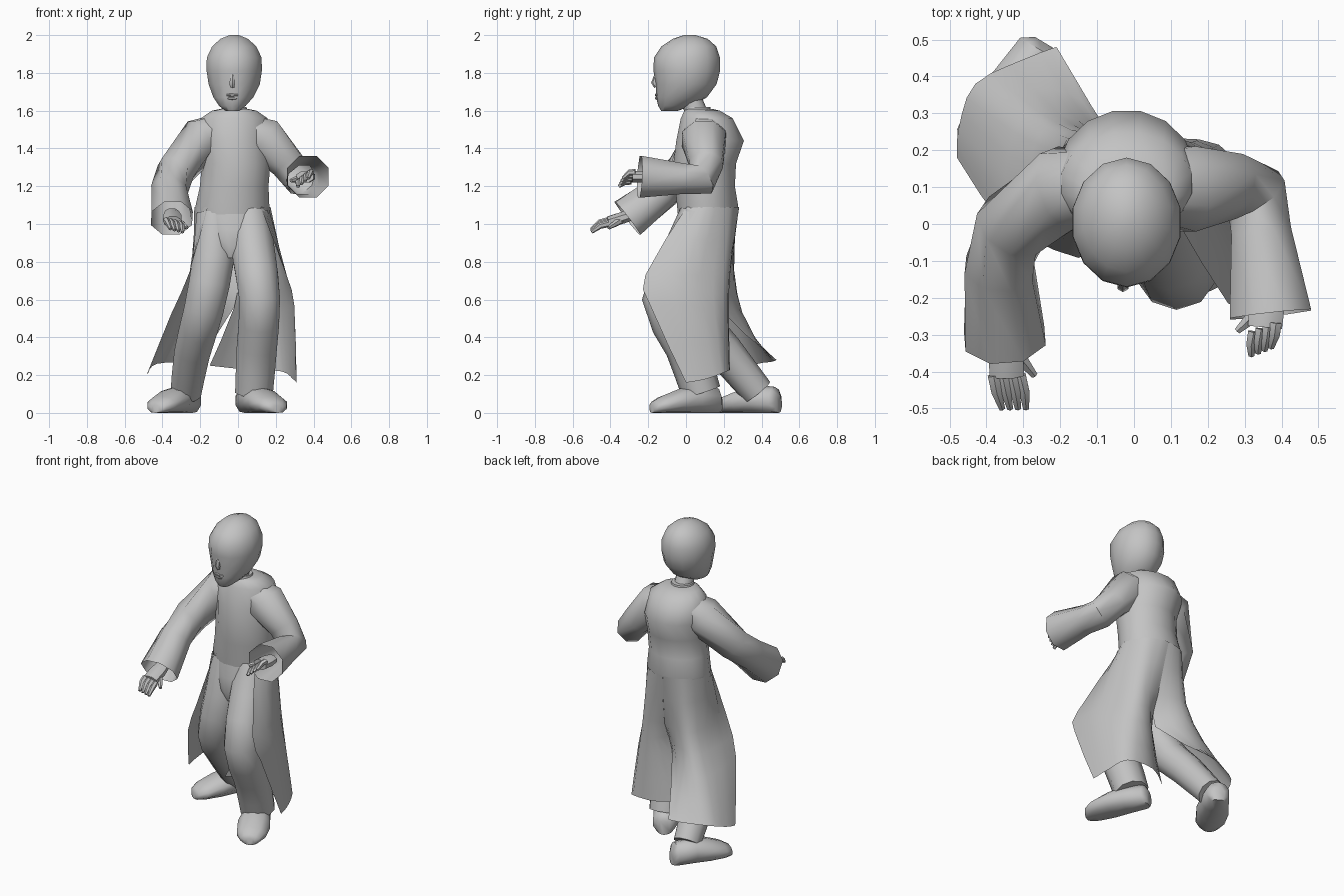
import bpy, bmesh, math
from mathutils import Vector

old = bpy.data.objects.get("Cube")
if old:
    bpy.data.objects.remove(old, do_unlink=True)

grey = bpy.data.materials.new("plain_grey")
grey.use_nodes = True
COLOR = (0.55, 0.55, 0.55, 1)
grey.diffuse_color = COLOR
grey.node_tree.nodes["Principled BSDF"].inputs["Base Color"].default_value = COLOR


def smooth_path(points, steps):
    """Catmull-Rom through points of any dimension."""
    pts = [Vector(p) for p in points]
    out = []
    for i in range(len(pts) - 1):
        a, b, c, d = (pts[min(max(i + k, 0), len(pts) - 1)] for k in (-1, 0, 1, 2))
        for s in range(steps):
            t = s / steps
            out.append(b + (c - a) * (t / 2) + (a * 2 - b * 5 + c * 4 - d) * (t * t / 2)
                       + (b * 3 - a - c * 3 + d) * (t ** 3 / 2))
    return out + [pts[-1]]


def grid_object(name, rows, closed=False, caps=(False, False), angle=55):
    """Skin rows of points into one mesh."""
    bm = bmesh.new()
    grid = [[bm.verts.new(p) for p in row] for row in rows]
    n = len(grid[0])
    for low, high in zip(grid, grid[1:]):
        for i in range(n if closed else n - 1):
            j = (i + 1) % n
            bm.faces.new((low[i], low[j], high[j], high[i]))
    for wanted, row in zip(caps, (grid[0], grid[-1])):
        if wanted:
            bm.faces.new(row)
    bmesh.ops.recalc_face_normals(bm, faces=bm.faces)
    mesh = bpy.data.meshes.new(name)
    bm.to_mesh(mesh)
    bm.free()
    mesh.materials.append(grey)
    obj = bpy.data.objects.new(name, mesh)
    bpy.context.collection.objects.link(obj)
    bpy.ops.object.select_all(action='DESELECT')
    obj.select_set(True)
    bpy.context.view_layer.objects.active = obj
    bpy.ops.object.shade_smooth_by_angle(angle=math.radians(angle))
    return obj


def ring(center, u, v, n):
    return [center + u * math.cos(a) + v * math.sin(a)
            for a in (math.tau * (i + 0.5) / n for i in range(n))]


def stack(name, rows, n=16, caps=(True, True)):
    """Horizontal ellipses: x, front y, back y, z, half width."""
    rings = []
    for x, front, back, z, half in rows:
        center = Vector((x, (front + back) / 2, z))
        rings.append(ring(center, Vector((half, 0, 0)), Vector((0, (back - front) / 2, 0)), n))
    return grid_object(name, rings, True, caps)


def tube(name, path, n=8, ref=(0, 0, 1), caps=(True, True), flat=1.0):
    """Sweep a round section; path points are x, y, z, radius."""
    pts = [Vector(p[:3]) for p in path]
    rings = []
    for i, p in enumerate(pts):
        ahead = (pts[min(i + 1, len(pts) - 1)] - p).normalized()
        behind = (p - pts[max(i - 1, 0)]).normalized()
        tangent = (ahead + behind).normalized()
        side = tangent.cross(Vector(ref)).normalized()
        up = side.cross(tangent)
        r = path[i][3]
        rings.append(ring(p, side * r, up * r * flat, n))
    return grid_object(name, rings, True, caps)


# Upper coat body with the raised back
stack("coat_body", [
    (-.02, .0, .14, 1.61, .07), (-.02, -.01, .18, 1.6, .12),
    (-.02, -.03, .25, 1.56, .18), (-.02, -.055, .31, 1.44, .19),
    (-.01, -.07, .268, 1.32, .185), (-.02, -.06, .262, 1.2, .185),
    (-.03, -.05, .28, 1.09, .2), (-.03, -.045, .26, 1.04, .19)], caps=(True, False))


# Open skirt of the coat: each column is an angle at the waist, then points down
def waist(degrees):
    a = math.radians(degrees)
    return (-.03 + .202 * math.cos(a), .115 + .167 * math.sin(a), 1.09)


flaps = {
    "coat_flap_left": [
        (-42, (.255, -.215, .73), (.298, -.19, .57), (.31, 0, .16)),
        (0, (.25, 0, .73), (.285, .02, .57), (.29, .11, .18)),
        (45, (.17, .2, .73), (.2, .2, .52), (.23, .215, .22)),
        (75, (.08, .235, .75), (.07, .22, .52), (.04, .22, .23)),
        (90, (0, .22, .75), (-.02, .14, .56), (-.15, .08, .25))],
    "coat_flap_right": [
        (230, (-.255, -.06, .75), (-.345, -.02, .54), (-.48, .18, .2)),
        (185, (-.25, .09, .75), (-.35, .13, .52), (-.475, .26, .22)),
        (135, (-.2, .24, .75), (-.3, .29, .5), (-.43, .38, .26)),
        (108, (-.1, .25, .75), (-.15, .28, .55), (-.29, .45, .27)),
        (90, (0, .22, .75), (-.02, .17, .56), (-.21, .48, .28))]}
for name, columns in flaps.items():
    lines = [smooth_path([waist(c[0]), *c[1:]], 2) for c in columns]
    grid_object(name, [smooth_path(row, 3) for row in zip(*lines)], angle=65)

# Trousers
stack("trouser_hips", [
    (-.03, -.043, .25, 1.07, .187), (-.025, -.06, .2, .97, .18),
    (-.025, -.07, .17, .88, .12), (-.03, -.05, .12, .82, .05)])
legs = {
    "trouser_leg_left": [(.06, .07, 1.05, .105), (.08, .0, .86, .12), (.115, -.12, .6, .113),
                         (.1, 0, .35, .112), (.085, .08, .11, .105)],
    "trouser_leg_right": [(-.12, .08, 1.05, .105), (-.13, .04, .82, .115), (-.18, .03, .55, .11),
                          (-.24, .2, .33, .1), (-.275, .38, .11, .085)]}
for name, path in legs.items():
    tube(name, smooth_path(path, 2), 10, ref=(0, 1, 0))


# Shoes, shaped along the foot from heel to toe
def shoe(name, heel, toe):
    heel, toe = Vector(heel), Vector(toe)
    across = (toe - heel).normalized().cross(Vector((0, 0, 1)))
    rings = []
    for t, half, height in ((0, .035, .09), (.06, .07, .13), (.35, .085, .14),
                            (.6, .1, .12), (.85, .09, .085), (.97, .06, .06), (1, .03, .04)):
        center = heel.lerp(toe, t) + Vector((0, 0, height / 2))
        rows = ring(center, across * half, Vector((0, 0, height * .56)), 10)
        for p in rows:
            p.z = max(p.z, 0.0)
        rings.append(rows)
    grid_object(name, rings, True, (True, True))


shoe("shoe_left", (.035, .18, 0), (.21, -.18, 0))
shoe("shoe_right", (-.24, .49, 0), (-.435, .165, 0))

# Wide sleeves, open at the cuff
sleeves = {
    "sleeve_left": [(.02, .1, 1.5, .09), (.14, .095, 1.45, .125), (.26, .105, 1.32, .095),
                    (.33, .085, 1.235, .09), (.345, -.02, 1.24, .088), (.37, -.245, 1.25, .12)],
    "sleeve_right": [(-.05, .12, 1.51, .09), (-.19, .095, 1.45, .122), (-.33, -.005, 1.28, .105),
                     (-.365, -.12, 1.175, .1), (-.35, -.31, 1.03, .118)]}
for name, path in sleeves.items():
    tube(name, path, 8, caps=(True, False))


# Hands: palm, four bent fingers and a thumb
def hand(side, wrist, knuckle, tip, across, thumb):
    wrist, knuckle, tip, across = map(Vector, (wrist, knuckle, tip, across))
    tube("palm_" + side, [(*wrist, .04), (*wrist.lerp(knuckle, .5), .052),
                          (*knuckle, .05)], 8, flat=.65)
    for i in range(4):
        shift = across * (i - 1.5)
        bend = knuckle.lerp(tip, .5) + shift * 1.05 + Vector((0, 0, .012))
        tube(f"finger_{i + 1}_{side}", [(*(knuckle + shift), .018), (*bend, .016),
                                        (*(tip + shift * .9), .009)], 6)
    root = wrist.lerp(knuckle, .4)
    tube("thumb_" + side, [(*root, .022), (*root.lerp(Vector(thumb), .6), .018),
                           (*thumb, .01)], 6)


hand("right", (-.35, -.25, 1.06), (-.345, -.41, 1.01), (-.325, -.5, .965),
     (.024, 0, -.006), (-.27, -.41, .98))
hand("left", (.365, -.17, 1.25), (.355, -.28, 1.25), (.345, -.345, 1.22),
     (.02, .008, .016), (.28, -.29, 1.23))

# Neck and collar band
tube("neck", [(-.02, .07, 1.55, .06), (-.02, .02, 1.68, .055)], 10, ref=(0, 1, 0))
stack("collar", [(-.02, -.015, .14, 1.575, .08), (-.02, -.005, .13, 1.62, .066)])

# Head
stack("head", [
    (-.03, -.13, -.05, 1.597, .035), (-.03, -.147, .03, 1.625, .072),
    (-.025, -.158, .11, 1.67, .108), (-.02, -.16, .162, 1.74, .139),
    (-.02, -.172, .18, 1.81, .15), (-.02, -.17, .18, 1.88, .149),
    (-.02, -.13, .16, 1.94, .12), (-.02, -.07, .115, 1.98, .075),
    (-.02, -.01, .05, 2, .025)], 14)

# Face relief: nose and lips
tube("nose", [(-.03, -.158, 1.79, .01), (-.03, -.168, 1.75, .017), (-.03, -.155, 1.728, .015)], 6,
     ref=(0, 1, 0))
for name, z, y, half in (("upper_lip", 1.683, -.157, .03), ("lower_lip", 1.666, -.155, .025)):
    tube(name, [(-.03 - half, y + .006, z, .005), (-.03, y, z, .009),
                (-.03 + half, y + .006, z, .005)], 6)
